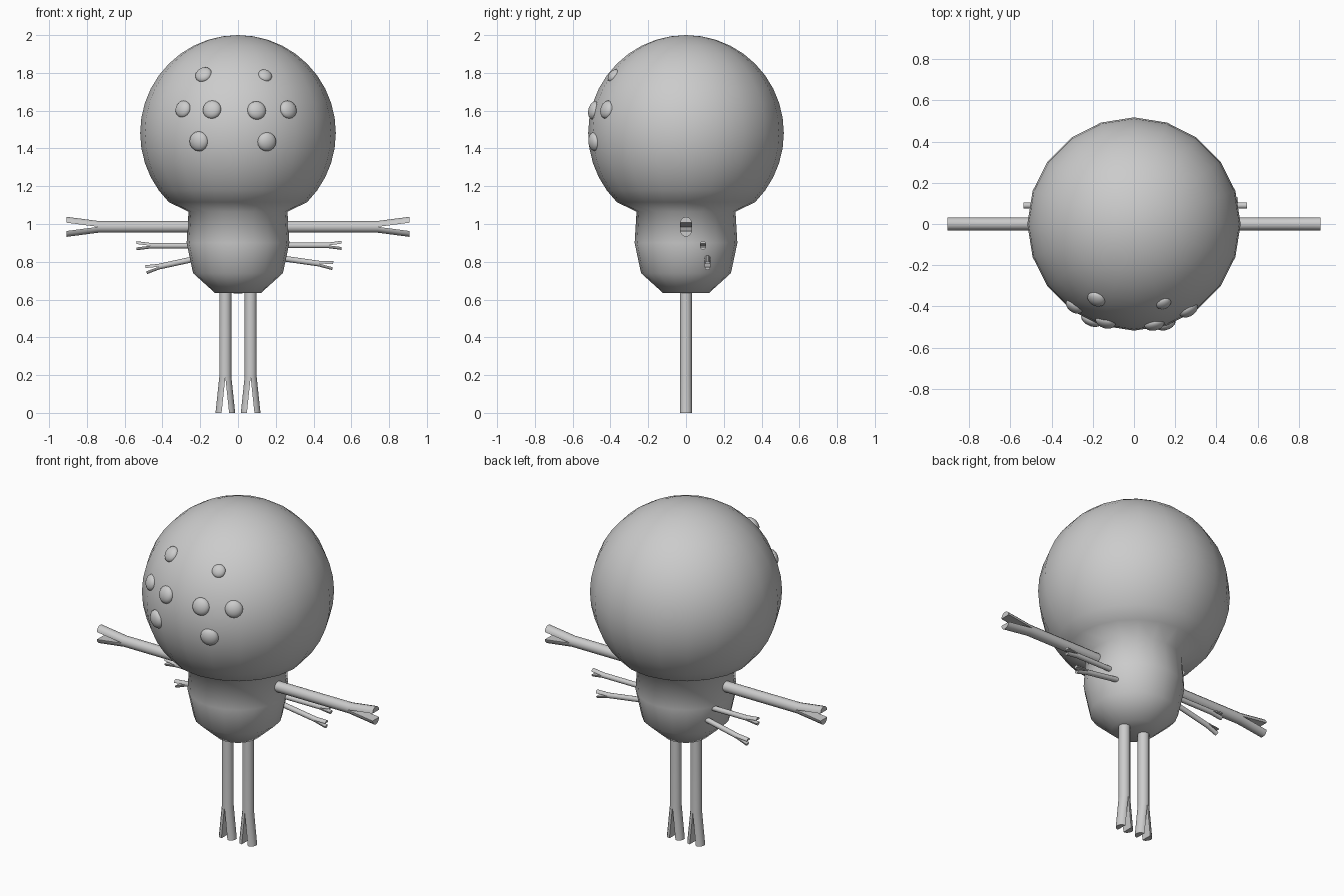
import bpy, bmesh, math
from mathutils import Vector

if "Cube" in bpy.data.objects:
    bpy.data.objects.remove(bpy.data.objects["Cube"])


def finish(name, bm, angle):
    bmesh.ops.recalc_face_normals(bm, faces=bm.faces)
    me = bpy.data.meshes.new(name)
    bm.to_mesh(me)
    bm.free()
    ob = bpy.data.objects.new(name, me)
    bpy.context.collection.objects.link(ob)
    bpy.ops.object.select_all(action='DESELECT')
    ob.select_set(True)
    bpy.context.view_layer.objects.active = ob
    bpy.ops.object.shade_smooth_by_angle(angle=math.radians(angle))
    return ob


def lathe(name, profile, n):
    # profile of (radius, z), first and last points are poles
    bm = bmesh.new()
    top = bm.verts.new((0, 0, profile[0][1]))
    bottom = bm.verts.new((0, 0, profile[-1][1]))
    rings = [[bm.verts.new((r * math.cos(2 * math.pi * k / n),
                            r * math.sin(2 * math.pi * k / n), z)) for k in range(n)]
             for r, z in profile[1:-1]]
    for k in range(n):
        j = (k + 1) % n
        bm.faces.new((top, rings[0][k], rings[0][j]))
        bm.faces.new((bottom, rings[-1][j], rings[-1][k]))
        for a, b in zip(rings, rings[1:]):
            bm.faces.new((a[k], b[k], b[j], a[j]))
    return finish(name, bm, 75)


def forked_limb(name, start, split, tip, r, gap, n=12):
    # round rod whose far end is split into two half-round prongs
    start, split, tip = Vector(start), Vector(split), Vector(tip)
    d = (split - start).normalized()
    side = Vector((0, 1, 0))
    spread = d.cross(side).normalized()
    bm = bmesh.new()

    def pt(c, k):
        a = 2 * math.pi * k / n
        return c + r * (math.cos(a) * side + math.sin(a) * spread)

    a = [bm.verts.new(pt(start, k)) for k in range(n)]
    b = [bm.verts.new(pt(split, k)) for k in range(n)]
    bm.faces.new(a)
    for k in range(n):
        j = (k + 1) % n
        bm.faces.new((a[k], a[j], b[j], b[k]))
    h = n // 2
    for first, sign in ((0, 1), (h, -1)):
        ids = [first + i for i in range(h + 1)]
        end = [bm.verts.new(pt(tip + spread * gap * sign, k)) for k in ids]
        base = [b[k % n] for k in ids]
        for i in range(h):
            bm.faces.new((base[i], base[i + 1], end[i + 1], end[i]))
        bm.faces.new((base[0], end[0], end[-1], base[-1]))
        bm.faces.new(end)
    return finish(name, bm, 40)


# Head and body as one turned shape
R, CZ = 0.518, 1.482
arc = [(R * math.sin(math.radians(t)), CZ + R * math.cos(math.radians(t)))
       for t in range(0, 136, 9)]
body = [(0.262, 1.065), (0.272, 0.9), (0.238, 0.74), (0.122, 0.635), (0, 0.633)]
lathe("head_and_body", arc + body, 20)

# Eyes: flattened domes lying on the head surface (x, z, radius)
eyes = [(-0.185, 1.795, 0.046), (0.145, 1.79, 0.038),
        (-0.295, 1.61, 0.046), (-0.14, 1.607, 0.05),
        (0.10, 1.603, 0.05), (0.27, 1.607, 0.049),
        (-0.21, 1.437, 0.053), (0.155, 1.435, 0.051)]
for i, (x, z, r) in enumerate(eyes):
    dz = z - CZ
    nrm = Vector((x, -math.sqrt(R * R - x * x - dz * dz), dz)).normalized()
    bm = bmesh.new()
    bmesh.ops.create_uvsphere(bm, u_segments=16, v_segments=10, radius=r)
    ob = finish(f"eye_{i + 1}", bm, 60)
    ob.scale = (1, 1, 0.6)
    ob.rotation_euler = nrm.to_track_quat('Z', 'Y').to_euler()
    ob.location = Vector((0, 0, CZ)) + nrm * (R - 0.008)

# Legs and large arms
for s, side in ((-1, "left"), (1, "right")):
    x = s * 0.067
    forked_limb(f"{side}_leg", (x, 0, 0.68), (x, 0, 0.19), (x, 0, 0), 0.032, 0.02)
    forked_limb(f"{side}_arm", (s * 0.22, 0, 0.985), (s * 0.74, 0, 0.985),
                (s * 0.907, 0, 0.985), 0.031, 0.022)

# Small arms, slightly different on each side
forked_limb("right_middle_arm", (0.2, 0.09, 0.887), (0.48, 0.09, 0.887),
            (0.548, 0.09, 0.887), 0.015, 0.009)
forked_limb("left_middle_arm", (-0.2, 0.09, 0.885), (-0.465, 0.09, 0.885),
            (-0.537, 0.09, 0.885), 0.015, 0.009)
forked_limb("right_lower_arm", (0.18, 0.114, 0.826), (0.43, 0.114, 0.79),
            (0.502, 0.114, 0.78), 0.015, 0.009)
forked_limb("left_lower_arm", (-0.18, 0.114, 0.826), (-0.42, 0.114, 0.774),
            (-0.487, 0.114, 0.758), 0.015, 0.009)
